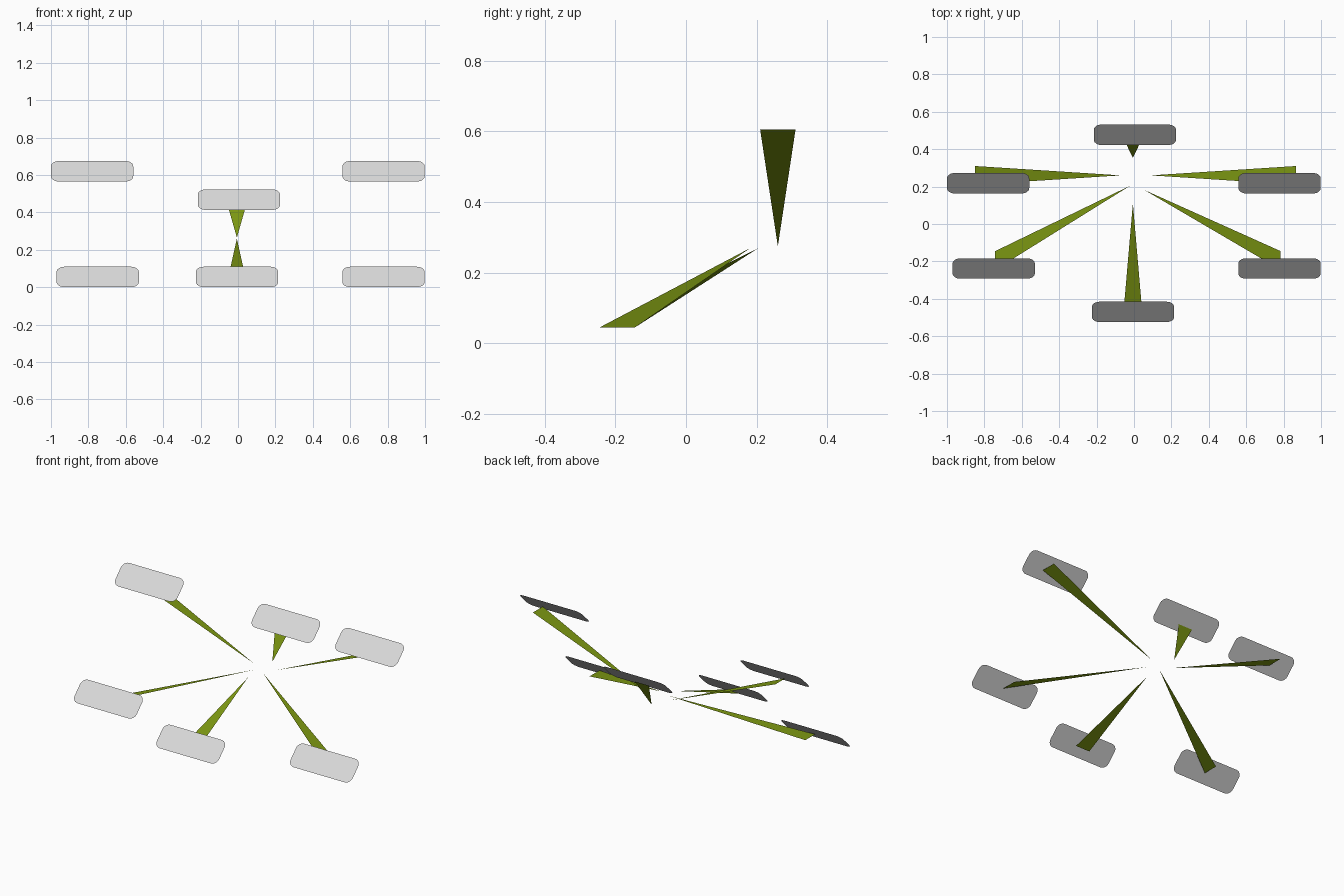
import bpy, bmesh, math
from mathutils import Vector

if "Cube" in bpy.data.objects:
    bpy.data.objects.remove(bpy.data.objects["Cube"])


def material(name, rgb):
    m = bpy.data.materials.new(name)
    m.diffuse_color = (*rgb, 1)
    m.use_nodes = True
    m.node_tree.nodes["Principled BSDF"].inputs["Base Color"].default_value = m.diffuse_color
    return m


PALE = material("pale_grey", (0.70, 0.70, 0.70))
OLIVE = material("olive_green", (0.20, 0.305, 0.006))


def sheet(name, points, mat):
    """One flat face through the points, normal kept upward."""
    bm = bmesh.new()
    face = bm.faces.new([bm.verts.new(p) for p in points])
    face.normal_update()
    if face.normal.z < 0:
        face.normal_flip()
    me = bpy.data.meshes.new(name)
    bm.to_mesh(me)
    bm.free()
    me.materials.append(mat)
    ob = bpy.data.objects.new(name, me)
    bpy.context.collection.objects.link(ob)
    return ob


def label_plate(name, centre, w=0.44, h=0.154, r=0.04, steps=6):
    """Thin rounded rectangle leaning back 45 degrees."""
    pts = []
    for q, (sx, sy) in enumerate([(1, 1), (-1, 1), (-1, -1), (1, -1)]):
        for i in range(steps + 1):
            a = math.radians(90 * (q + i / steps))
            pts.append((sx * (w / 2 - r) + r * math.cos(a),
                        sy * (h / 2 - r) + r * math.sin(a), 0))
    ob = sheet(name, pts, PALE)
    ob.location = centre
    ob.rotation_euler.x = math.radians(45)


def spike(name, tip, end, across):
    """Flat triangle from a sharp tip to a 0.1 wide end."""
    side = Vector(across) * 0.05
    sheet(name, [Vector(tip), Vector(end) + side, Vector(end) - side], OLIVE)


X, Y = (1, 0, 0), (0, 1, 0)

# Each branch: plate centre, spike tip, spike end, width direction
branches = {
    "upper_left": ((-0.78, 0.218, 0.62), (-0.07, 0.26, 0.275), (-0.85, 0.26, 0.605), Y),
    "upper_right": ((0.778, 0.218, 0.62), (0.09, 0.26, 0.275), (0.866, 0.26, 0.605), Y),
    "lower_left": ((-0.75, -0.238, 0.055), (-0.02, 0.205, 0.27), (-0.742, -0.195, 0.045), Y),
    "lower_right": ((0.778, -0.238, 0.055), (0.055, 0.182, 0.27), (0.784, -0.195, 0.045), Y),
    "front_middle": ((-0.005, -0.47, 0.055), (-0.006, 0.11, 0.26), (-0.006, -0.47, 0.035), X),
    "back_middle": ((0.005, 0.477, 0.468), (-0.006, 0.355, 0.265), (-0.006, 0.456, 0.44), X),
}
for name, (centre, tip, end, across) in branches.items():
    label_plate(name + "_plate", centre)
    spike(name + "_spike", tip, end, across)
